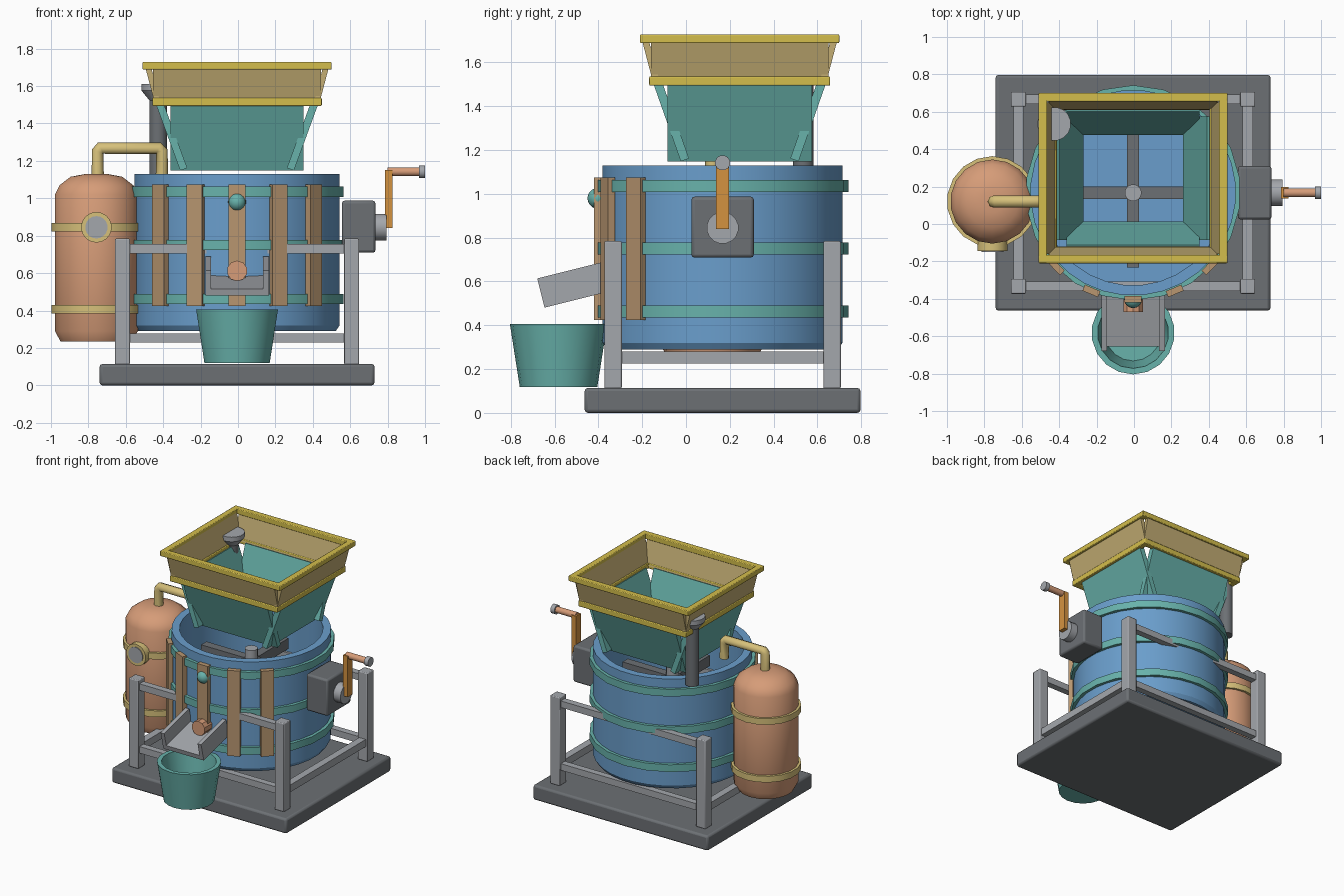
import bpy, bmesh
from math import pi, sin, cos, radians
from mathutils import Vector, Matrix

cube = bpy.data.objects.get("Cube")
if cube:
    bpy.data.objects.remove(cube)


def material(name, r, g, b):
    lin = [((c / 255 + 0.055) / 1.055) ** 2.4 for c in (r, g, b)] + [1]
    m = bpy.data.materials.new(name)
    m.use_nodes = True
    m.diffuse_color = lin
    m.node_tree.nodes["Principled BSDF"].inputs["Base Color"].default_value = lin
    return m


BLUE = material("blue paint", 106, 158, 204)
TEAL = material("teal paint", 104, 178, 171)
COPPER = material("copper", 214, 156, 120)
YELLOW = material("yellow trim", 212, 190, 76)
TAN = material("tan panel", 196, 174, 116)
WOOD = material("wood slat", 184, 150, 112)
BRASS = material("pale brass", 214, 192, 122)
STEEL = material("light steel", 164, 167, 172)
DARK = material("dark iron", 108, 112, 116)
ORANGE = material("orange arm", 212, 146, 64)

CX, CY = -0.005, 0.167   # centre of the vat and stand
HY = 0.245               # centre of the hopper in y


def finish(name, bm, mat, matrix=None, bevel=0):
    if matrix:
        bmesh.ops.transform(bm, matrix=matrix, verts=bm.verts)
    bmesh.ops.recalc_face_normals(bm, faces=bm.faces)
    me = bpy.data.meshes.new(name)
    bm.to_mesh(me)
    bm.free()
    me.materials.append(mat)
    ob = bpy.data.objects.new(name, me)
    bpy.context.collection.objects.link(ob)
    me.shade_smooth()
    me.set_sharp_from_angle(angle=radians(32))
    if bevel:
        mod = ob.modifiers.new("Bevel", "BEVEL")
        mod.width, mod.segments = bevel, 2
    return ob


def box(name, mat, center, size, matrix=None, bevel=0):
    """Box at center; an optional matrix turns it about that centre."""
    bm = bmesh.new()
    bmesh.ops.create_cube(bm, size=1)
    bmesh.ops.scale(bm, vec=size, verts=bm.verts)
    m = Matrix.Translation(center) @ (matrix or Matrix())
    return finish(name, bm, mat, m, bevel)


def lathe(name, mat, origin, profile, sides, axis="Z", closed=False):
    """Turn (radius, height) points around an axis; open ends are capped."""
    bm = bmesh.new()
    rings = []
    for r, z in profile:
        rings.append([bm.verts.new((r * cos(a), r * sin(a), z))
                      for a in ((i + 0.5) * 2 * pi / sides for i in range(sides))])
    pairs = list(zip(rings, rings[1:]))
    if closed:
        pairs.append((rings[-1], rings[0]))
    else:
        bm.faces.new(rings[0])
        bm.faces.new(rings[-1])
    for lo, hi in pairs:
        for i in range(sides):
            j = (i + 1) % sides
            bm.faces.new((lo[i], lo[j], hi[j], hi[i]))
    turn = {"Z": Matrix(), "X": Matrix.Rotation(pi / 2, 4, "Y"),
            "-Y": Matrix.Rotation(pi / 2, 4, "X")}[axis]
    return finish(name, bm, mat, Matrix.Translation(origin) @ turn)


def band(name, mat, origin, inner, outer, height, sides):
    h = height / 2
    return lathe(name, mat, origin, [(inner, -h), (outer, -h), (outer, h), (inner, h)],
                 sides, closed=True)


# Base slab and stand
box("base_slab", DARK, (CX, CY, 0.057), (1.47, 1.26, 0.114), bevel=0.015)
for sx in (-1, 1):
    for sy in (-1, 1):
        box("stand_post", STEEL, (CX + sx * 0.613, CY + sy * 0.5, 0.448),
            (0.08, 0.08, 0.672), bevel=0.006)
    box("side_rail", STEEL, (CX + sx * 0.613, CY, 0.253), (0.055, 0.96, 0.055))
    for z in (0.253, 0.73):
        box("cross_rail", STEEL, (CX, CY + sx * 0.5, z), (1.18, 0.05, 0.05))

# Vat, hoops and front slats
lathe("vat", BLUE, (CX, CY, 0),
      [(0.53, 0.29), (0.55, 0.32), (0.55, 1.13), (0.495, 1.13), (0.495, 0.35)], 32)
for z in (0.462, 0.75, 1.035):
    band("vat_hoop", TEAL, (CX, CY, z), 0.535, 0.575, 0.055, 22)
for deg in (-46, -23, 0, 23, 46):
    a = radians(deg)
    box("front_slat", WOOD, (CX + 0.57 * sin(a), CY - 0.57 * cos(a), 0.75),
        (0.09, 0.035, 0.65), Matrix.Rotation(a, 4, "Z"))

# Stirring shaft and paddles inside the vat
lathe("stir_shaft", STEEL, (CX, CY, 0), [(0.045, 0.34), (0.045, 0.98)], 16)
for size in ((0.8, 0.065, 0.08), (0.065, 0.8, 0.08)):
    box("stir_paddle", DARK, (CX, CY, 0.87), size)


# Hopper: two tiers of tilted flat panels and two square rims
def tier(name, mat, sides, z0, z1, thick):
    for deg, width, low, high in sides:
        turn = Matrix.Rotation(radians(deg), 4, "Z")
        up = Vector((0, low - high, z1 - z0))
        tilt = Matrix.Rotation(Vector((0, 0, 1)).angle(up), 4, "X")
        mid = turn @ Vector((0, -(low + high) / 2, 0))
        box(name, mat, (CX + mid.x, HY + mid.y, (z0 + z1) / 2),
            (width, thick, up.length), turn @ tilt)


def rim(name, hx, hy, w, z, h):
    for s in (-1, 1):
        box(name, YELLOW, (CX, HY + s * (hy - w / 2), z), (2 * hx, w, h), bevel=0.005)
        box(name, YELLOW, (CX + s * (hx - w / 2), HY, z), (w, 2 * hy - w, h), bevel=0.005)


tier("hopper_chute_panel", TEAL,
     [(0, 0.71, 0.25, 0.375), (180, 0.71, 0.25, 0.375),
      (90, 0.66, 0.285, 0.415), (-90, 0.66, 0.285, 0.415)], 1.155, 1.51, 0.04)
tier("hopper_upper_panel", TAN,
     [(0, 0.9, 0.38, 0.43), (180, 0.9, 0.38, 0.43),
      (90, 0.81, 0.425, 0.475), (-90, 0.81, 0.425, 0.475)], 1.51, 1.7, 0.03)
rim("hopper_lower_rim", 0.453, 0.413, 0.045, 1.515, 0.042)
rim("hopper_top_rim", 0.505, 0.455, 0.045, 1.708, 0.04)

# Vent pipe with a flared cap behind the hopper
lathe("vent_pipe", DARK, (-0.427, 0.535, 0), [(0.048, 1.09), (0.048, 1.55)], 16)
lathe("vent_cap", STEEL, (-0.427, 0.535, 0),
      [(0.045, 1.52), (0.09, 1.575), (0.09, 1.61)], 16)

# Side tank with bands and gauge
TX, TY = -0.757, 0.12
lathe("side_tank", COPPER, (TX, TY, 0),
      [(0.195, 0.235), (0.225, 0.29), (0.225, 1.02), (0.2, 1.07), (0.14, 1.115), (0.06, 1.13)], 18)
for z in (0.407, 0.845):
    band("tank_band", BRASS, (TX, TY, z), 0.215, 0.243, 0.047, 18)
lathe("gauge_ring", BRASS, (TX, -0.09, 0.845), [(0.082, 0), (0.082, 0.055)], 18, "-Y")
lathe("gauge_face", STEEL, (TX, -0.143, 0.845), [(0.06, 0), (0.06, 0.007)], 18, "-Y")

# Bent pipe from tank to vat
curve = bpy.data.curves.new("tank_pipe_path", "CURVE")
curve.dimensions = "3D"
curve.bevel_depth, curve.bevel_resolution, curve.use_fill_caps = 0.033, 2, True
spline = curve.splines.new("POLY")
path = [(-0.75, 1.08), (-0.75, 1.25), (-0.735, 1.268), (-0.425, 1.268), (-0.407, 1.25), (-0.407, 1.125)]
spline.points.add(len(path) - 1)
for p, (x, z) in zip(spline.points, path):
    p.co = (x, TY, z, 1)
curve.materials.append(BRASS)
bpy.context.collection.objects.link(bpy.data.objects.new("tank_pipe", curve))

# Gearbox and hand crank
box("gearbox", DARK, (0.645, CY, 0.848), (0.18, 0.285, 0.278), bevel=0.014)
lathe("crank_boss", STEEL, (0.73, CY, 0.845), [(0.073, 0), (0.073, 0.065)], 16, "X")
box("crank_arm", ORANGE, (0.807, CY, 0.995), (0.04, 0.06, 0.31))
lathe("crank_grip", COPPER, (0.8, CY, 1.142), [(0.024, 0), (0.024, 0.175)], 12, "X")
lathe("crank_knob", STEEL, (0.967, CY, 1.142), [(0.035, 0), (0.035, 0.033)], 12, "X")

# Spout, knob, sloping chute and bucket
lathe("spout", COPPER, (CX, -0.37, 0.612), [(0.055, 0), (0.055, 0.1)], 10, "-Y")
bm = bmesh.new()
bmesh.ops.create_uvsphere(bm, u_segments=16, v_segments=10, radius=0.048)
finish("front_knob", bm, TEAL, Matrix.Translation((CX, -0.402, 0.98)))
slope = Matrix.Rotation(radians(14), 4, "X")


def chute_part(name, offset, size):
    box(name, STEEL, Vector((CX, -0.5, 0.535)) + slope @ Vector(offset), size, slope)


chute_part("chute_floor", (0, 0, 0), (0.34, 0.31, 0.035))
for s in (-1, 1):
    chute_part("chute_wall", (s * 0.155, 0, 0.06), (0.03, 0.31, 0.12))
lathe("bucket", TEAL, (CX, -0.582, 0),
      [(0.177, 0.118), (0.222, 0.405), (0.19, 0.405), (0.15, 0.15)], 18)
